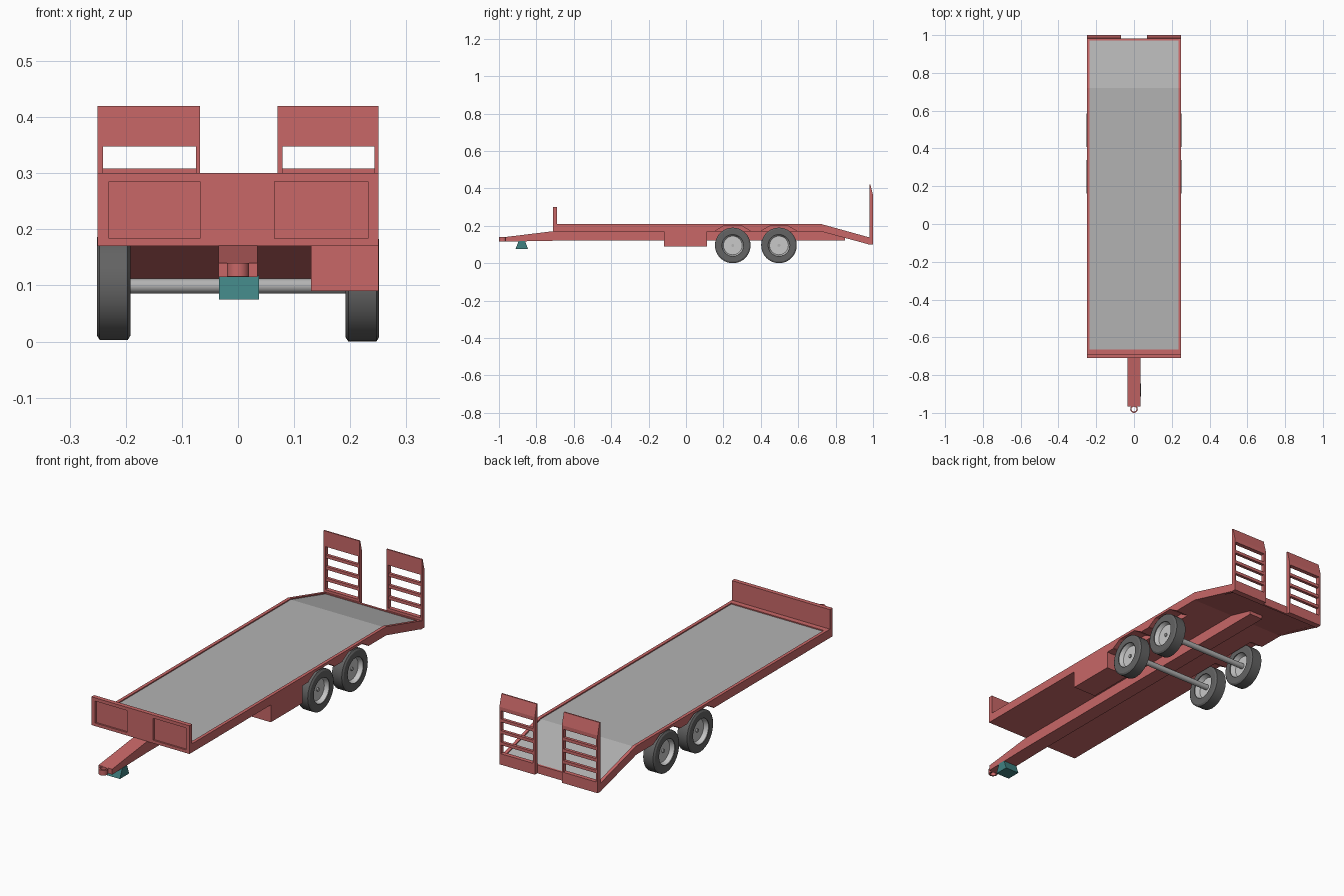
import bpy, bmesh, math
from mathutils import Matrix

if "Cube" in bpy.data.objects:
    bpy.data.objects.remove(bpy.data.objects["Cube"])


def material(name, r, g, b):
    m = bpy.data.materials.new(name)
    m.diffuse_color = (r, g, b, 1)
    m.use_nodes = True
    m.node_tree.nodes["Principled BSDF"].inputs["Base Color"].default_value = m.diffuse_color
    return m


RED = material("red_paint", 0.58, 0.136, 0.136)
GREY = material("deck_grey", 0.45, 0.45, 0.45)
LIGHT = material("rim_light_grey", 0.58, 0.58, 0.58)
TYRE = material("tyre_dark_grey", 0.125, 0.125, 0.125)
TEAL = material("teal", 0.05, 0.22, 0.22)


def finish(name, bm, mat):
    bmesh.ops.recalc_face_normals(bm, faces=bm.faces)
    me = bpy.data.meshes.new(name)
    bm.to_mesh(me)
    bm.free()
    ob = bpy.data.objects.new(name, me)
    bpy.context.collection.objects.link(ob)
    if mat:
        me.materials.append(mat)
    return ob


def prism(name, x0, x1, profile, mat):
    """Extrude a (y, z) side profile from x0 to x1."""
    bm = bmesh.new()
    rings = [[bm.verts.new((x, y, z)) for y, z in profile] for x in (x0, x1)]
    n = len(profile)
    for ring in rings:
        bm.faces.new(ring)
    for i in range(n):
        j = (i + 1) % n
        bm.faces.new((rings[0][i], rings[0][j], rings[1][j], rings[1][i]))
    return finish(name, bm, mat)


def box(name, x0, x1, y0, y1, z0, z1, mat):
    return prism(name, x0, x1, [(y0, z0), (y1, z0), (y1, z1), (y0, z1)], mat)


def lathe(name, profile, loc, mat, axis="X", seg=40, side=1, closed=False):
    """Spin an (along, radius) profile around an axis."""
    bm = bmesh.new()
    rings = []
    for a, r in profile:
        if r == 0:
            rings.append([bm.verts.new((a * side, 0, 0))] * seg)
        else:
            rings.append([bm.verts.new((a * side, r * math.cos(2 * math.pi * i / seg),
                                        r * math.sin(2 * math.pi * i / seg))) for i in range(seg)])
    pairs = list(zip(rings, rings[1:]))
    if closed:
        pairs.append((rings[-1], rings[0]))
    for p, q in pairs:
        for i in range(seg):
            j = (i + 1) % seg
            corners = list(dict.fromkeys([p[i], p[j], q[j], q[i]]))
            if len(corners) > 2:
                bm.faces.new(corners)
    if axis == "Z":
        bm.transform(Matrix.Rotation(-math.pi / 2, 4, "Y"))
    ob = finish(name, bm, mat)
    ob.location = loc
    bpy.ops.object.select_all(action="DESELECT")
    ob.select_set(True)
    bpy.context.view_layer.objects.active = ob
    bpy.ops.object.shade_smooth_by_angle(angle=math.radians(30))
    return ob


def cut(ob, cutters):
    bpy.context.view_layer.objects.active = ob
    for c in cutters:
        mod = ob.modifiers.new("cut", "BOOLEAN")
        mod.operation = "DIFFERENCE"
        mod.solver = "EXACT"
        mod.object = c
        bpy.ops.object.modifier_apply(modifier=mod.name)


def remove(obs):
    for o in obs:
        bpy.data.objects.remove(o)


AXLES = (0.25, 0.497)

# wheel arch cutters
arches = []
for s in (-1, 1):
    for y in AXLES:
        prof = [(y - 0.1, 0.14), (y + 0.1, 0.14), (y + 0.095, 0.172), (y + 0.05, 0.198),
                (y - 0.05, 0.198), (y - 0.095, 0.172)]
        arches.append(prism("arch_cutter", s * 0.185, s * 0.27, prof, None))

# bed with sloping tail, cut over the wheels
bed = prism("bed", -0.236, 0.236, [(-0.70, 0.17), (0.72, 0.17), (0.98, 0.103), (0.98, 0.13),
                                   (0.72, 0.201), (-0.70, 0.201)], RED)
cut(bed, arches)
for s, side in ((-1, "left"), (1, "right")):
    rail = prism(side + "_rail", s * 0.235, s * 0.25,
                 [(-0.70, 0.17), (0.72, 0.17), (0.98, 0.10), (0.98, 0.138),
                  (0.72, 0.21), (-0.70, 0.21)], RED)
    cut(rail, arches)
remove(arches)

# grey deck floor
prism("deck_floor", -0.235, 0.235, [(-0.67, 0.199), (0.72, 0.199), (0.975, 0.129),
                                    (0.975, 0.134), (0.72, 0.205), (-0.67, 0.205)], GREY)
box("front_sill", -0.236, 0.236, -0.70, -0.665, 0.18, 0.21, RED)
box("rear_sill", -0.25, 0.25, 0.972, 0.982, 0.10, 0.138, RED)

# headboard with two recessed panels
headboard = box("headboard", -0.25, 0.25, -0.71, -0.69, 0.17, 0.30, RED)
panels = [box("panel_cutter", a, b, -0.73, -0.702, 0.184, 0.285, None)
          for a, b in ((-0.23, -0.068), (0.065, 0.232))]
cut(headboard, panels)
remove(panels)

# central spine and drawbar
prism("spine_drawbar", -0.035, 0.035, [(-0.965, 0.115), (-0.71, 0.12), (0.85, 0.12), (0.85, 0.14),
                                       (0.72, 0.172), (-0.71, 0.171), (-0.965, 0.14)], RED)

# towing eye
lathe("towing_eye", [(-0.012, 0.013), (-0.012, 0.02), (0.012, 0.02), (0.012, 0.013)],
      (0, -0.98, 0.128), RED, axis="Z", seg=24, closed=True)

# support foot
prism("support_foot", -0.034, 0.037, [(-0.912, 0.075), (-0.845, 0.075), (-0.86, 0.118),
                                      (-0.895, 0.118)], TEAL)

# toolbox on the right side
box("toolbox", 0.13, 0.25, -0.118, 0.112, 0.09, 0.172, RED)

# loading ramps: stiles, rungs, slanted head and solid foot
for x0, x1, side in ((-0.25, -0.068, "left"), (0.07, 0.25, "right")):
    y0, y1 = 0.98, 1.0
    prism(side + "_ramp_head", x0, x1, [(y0, 0.348), (y1, 0.348), (y1, 0.365),
                                        (y0 + 0.006, 0.42), (y0, 0.42)], RED)
    box(side + "_ramp_foot", x0, x1, y0, y1, 0.10, 0.15, RED)
    box(side + "_ramp_stile_a", x0, x0 + 0.009, y0, y1, 0.15, 0.348, RED)
    box(side + "_ramp_stile_b", x1 - 0.007, x1, y0, y1, 0.15, 0.348, RED)
    for k in range(3):
        z = 0.295 + 0.013 / 2 - 0.053 * k
        box(side + "_ramp_rung", x0 + 0.009, x1 - 0.007, y0 + 0.003, y1 - 0.003,
            z - 0.007, z + 0.007, RED)

# axles and wheels
for y in AXLES:
    lathe("axle", [(-0.215, 0), (-0.215, 0.013), (0.215, 0.013), (0.215, 0)],
          (0, y, 0.099), GREY, seg=20)
    for s in (-1, 1):
        loc = (s * 0.2215, y, 0.0965 - s * 0.0015)
        lathe("tyre", [(-0.03, 0.058), (-0.03, 0.087), (-0.025, 0.095), (0.025, 0.095),
                       (0.03, 0.087), (0.03, 0.058)], loc, TYRE, side=s, closed=True)
        lathe("rim", [(-0.026, 0.0585), (-0.004, 0.05), (-0.004, 0), (0.008, 0),
                      (0.008, 0.05), (0.026, 0.0585)], loc, LIGHT, side=s, closed=True)
        lathe("hub", [(0.0, 0.008), (0.014, 0.008), (0.014, 0)], loc, GREY, side=s, seg=16)
